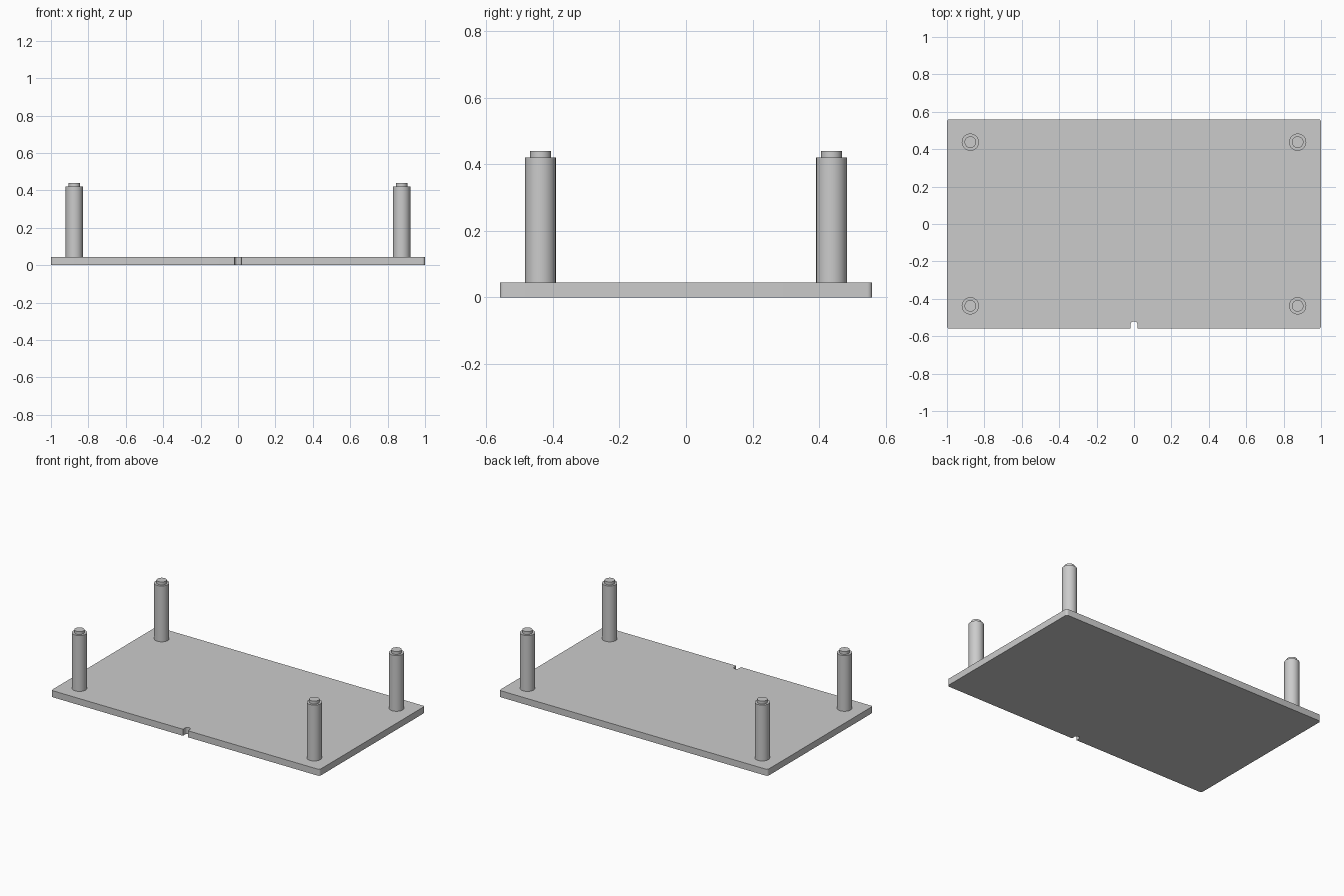
import bpy
import bmesh
import math

cube = bpy.data.objects.get("Cube")
if cube:
    bpy.data.objects.remove(cube, do_unlink=True)

grey = bpy.data.materials.new("plain_grey")
grey.use_nodes = True
colour = (0.6, 0.6, 0.6, 1)
grey.diffuse_color = colour
grey.node_tree.nodes["Principled BSDF"].inputs["Base Color"].default_value = colour

HALF_X, HALF_Y, THICK = 1.0, 0.56, 0.044
CORNER, SLOT_R, SLOT_DEPTH = 0.015, 0.018, 0.04


def arc(cx, cy, radius, start, end, steps):
    """Points on an arc, angles in degrees."""
    angles = [math.radians(start + (end - start) * i / steps) for i in range(steps + 1)]
    return [(cx + radius * math.cos(a), cy + radius * math.sin(a)) for a in angles]


def add_object(name, bm):
    bmesh.ops.recalc_face_normals(bm, faces=bm.faces)
    mesh = bpy.data.meshes.new(name)
    bm.to_mesh(mesh)
    bm.free()
    mesh.materials.append(grey)
    obj = bpy.data.objects.new(name, mesh)
    bpy.context.collection.objects.link(obj)
    bpy.ops.object.select_all(action="DESELECT")
    obj.select_set(True)
    bpy.context.view_layer.objects.active = obj
    bpy.ops.object.shade_smooth_by_angle(angle=math.radians(30))
    return obj


# Base plate: rounded rectangle with a round-ended slot in the front edge
outline = []
for sx, sy, start in ((1, -1, -90), (1, 1, 0), (-1, 1, 90), (-1, -1, 180)):
    outline += arc(sx * (HALF_X - CORNER), sy * (HALF_Y - CORNER),
                   CORNER, start, start + 90, 6)
outline.append((-SLOT_R, -HALF_Y))
outline += arc(0, -HALF_Y + SLOT_DEPTH - SLOT_R, SLOT_R, 180, 0, 12)
outline.append((SLOT_R, -HALF_Y))

bm = bmesh.new()
base = bm.faces.new([bm.verts.new((x, y, 0)) for x, y in outline])
top = bmesh.ops.extrude_face_region(bm, geom=[base], use_keep_orig=True)["geom"]
bmesh.ops.translate(bm, vec=(0, 0, THICK),
                    verts=[v for v in top if isinstance(v, bmesh.types.BMVert)])
add_object("base_plate", bm)

# Corner posts: lathed stepped profile with a narrower locating tip
POST = [(0, THICK), (0.046, THICK), (0.046, 0.42), (0.031, 0.42), (0.031, 0.44), (0, 0.44)]
for side, sx in (("left", 1), ("right", -1)):
    for end, sy in (("front", -1), ("back", 1)):
        bm = bmesh.new()
        verts = [bm.verts.new((r, 0, z)) for r, z in POST]
        edges = [bm.edges.new(pair) for pair in zip(verts, verts[1:])]
        bmesh.ops.spin(bm, geom=verts + edges, cent=(0, 0, 0), axis=(0, 0, 1),
                       angle=math.tau, steps=48, use_merge=True)
        bmesh.ops.remove_doubles(bm, verts=bm.verts, dist=0.0001)
        post = add_object(f"{end}_{side}_post", bm)
        post.location = (sx * 0.875, sy * 0.4375, 0)
